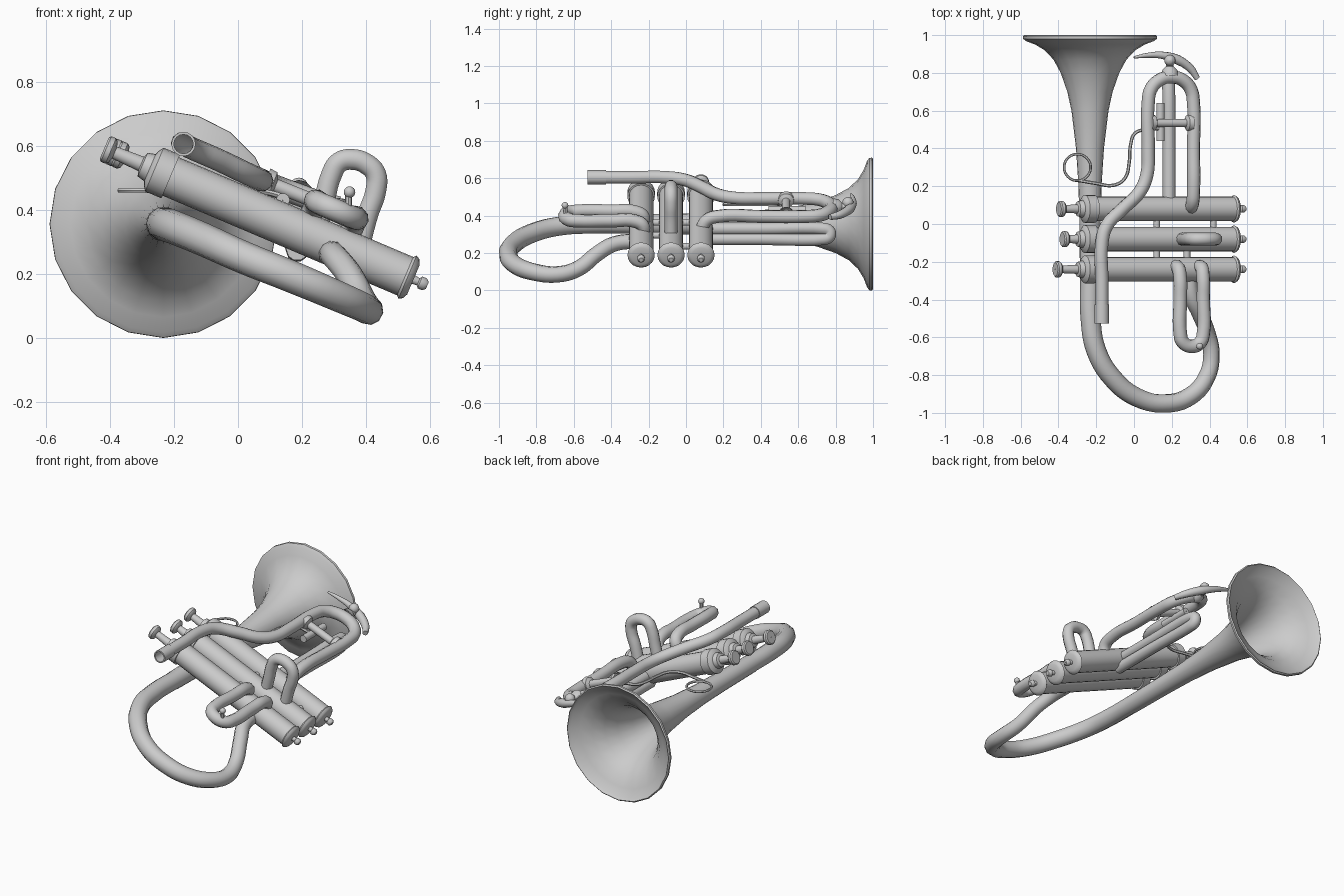
import bpy, math
from mathutils import Vector, Matrix


def finish(name, mesh, angle=40):
    mesh.polygons.foreach_set("use_smooth", [True] * len(mesh.polygons))
    mesh.set_sharp_from_angle(angle=math.radians(angle))
    ob = bpy.data.objects.new(name, mesh)
    bpy.context.collection.objects.link(ob)
    return ob


def tube(name, pts, r, radii=None, caps=True, cyclic=False, kind='AUTO', sides=3):
    """Round tube swept along a smooth path, baked to mesh."""
    cu = bpy.data.curves.new(name + "_path", 'CURVE')
    cu.dimensions = '3D'
    cu.bevel_depth = r
    cu.bevel_resolution = sides
    cu.resolution_u = 5
    cu.use_fill_caps = caps
    sp = cu.splines.new('BEZIER')
    sp.bezier_points.add(len(pts) - 1)
    for i, (bp, p) in enumerate(zip(sp.bezier_points, pts)):
        bp.co = p
        bp.handle_left_type = bp.handle_right_type = kind
        bp.radius = radii[i] if radii else 1
    sp.use_cyclic_u = cyclic
    tmp = bpy.data.objects.new(name + "_tmp", cu)
    bpy.context.collection.objects.link(tmp)
    dg = bpy.context.evaluated_depsgraph_get()
    mesh = bpy.data.meshes.new_from_object(tmp.evaluated_get(dg))
    bpy.data.objects.remove(tmp)
    return finish(name, mesh, 50)


def lathe(name, profile, origin, axis, n=20):
    """Revolve (distance along axis, radius) pairs."""
    verts, faces = [], []
    for t, r in profile:
        for k in range(n):
            a = 2 * math.pi * k / n
            verts.append((r * math.cos(a), r * math.sin(a), t))
    for j in range(len(profile) - 1):
        for k in range(n):
            k2 = (k + 1) % n
            faces.append((j*n + k, j*n + k2, (j+1)*n + k2, (j+1)*n + k))
    mesh = bpy.data.meshes.new(name)
    mesh.from_pydata(verts, [], faces)
    rot = Vector(axis).to_track_quat('Z', 'Y').to_matrix().to_4x4()
    mesh.transform(Matrix.Translation(origin) @ rot)
    return finish(name, mesh)


def ball(name, loc, r):
    prof = [(-r * math.cos(math.pi * i / 8), max(r * math.sin(math.pi * i / 8), 1e-4)) for i in range(9)]
    return lathe(name, prof, loc, (0, 0, 1), 12)


# Bell: outer flare, rolled rim, inner wall
outer = [(-0.3, .053), (0, .056), (.2, .061), (.4, .074), (.6, .098), (.7, .12), (.8, .155),
         (.87, .193), (.92, .24), (.95, .29), (.968, .338), (.98, .354), (.994, .355), (1.0, .348)]
inner = [(.985, .335), (.96, .288), (.925, .232), (.87, .183), (.8, .146), (.7, .111),
         (.6, .089), (.4, .066), (.1, .05)]
lathe("bell", outer + inner, (-.233, 0, .355), (0, 1, 0))

# Large rear bow from the bell to the third valve
bow = [(-.233, -.28, .355), (-.23, -.5, .355), (-.20, -.67, .345), (-.11, -.82, .308),
       (.02, -.92, .25), (.17, -.95, .19), (.30, -.91, .135), (.385, -.81, .098),
       (.41, -.69, .086), (.39, -.58, .115), (.345, -.47, .20), (.305, -.38, .25), (.29, -.26, .265)]
tube("rear_bow", bow, .05, [1.06, 1.06, 1.05, 1.04, 1.02, 1, .96, .92, .88, .85, .83, .82, .82])

# Valves: casing with caps, stem and button at individual heights
up = Vector((-.92, 0, .391))
for i, (y, top) in enumerate([(.08, 1.02), (-.08, 1.0), (-.24, 1.04)], 1):
    casing = [(-.055, .001), (-.055, .012), (-.045, .02), (-.03, .02), (-.025, .012), (-.008, .014),
              (-.008, .05), (0, .066), (.012, .073), (.02, .065), (.815, .065), (.815, .074),
              (.87, .074), (.88, .06), (.885, .046), (.91, .04), (.915, .024),
              (top - .035, .02), (top - .03, .036), (top - .022, .043), (top - .006, .043),
              (top, .036), (top, .001)]
    lathe(f"valve_{i}", casing, (.54, y, .185), up)

# Rods joining the valves
for x, y0, y1 in [(.12, -.24, .08), (.28, -.24, -.08), (.42, -.08, .08)]:
    z = .185 + (.54 - x) * .425
    lathe("valve_link", [(0, .018), (y1 - y0, .018)], (x, y0, z), (0, 1, 0), 10)

# Mouth pipe, front bow and return into the first valve
pipe = [(-.17, -.525, .605), (-.17, -.3, .605), (-.17, -.1, .605), (-.145, -.01, .592),
        (-.06, .08, .555), (.03, .17, .512), (.068, .26, .495), (.075, .4, .492), (.075, .64, .492),
        (.09, .715, .485), (.14, .765, .465), (.2, .778, .443), (.26, .76, .42), (.302, .71, .402),
        (.315, .64, .396), (.315, .4, .396), (.315, .17, .396), (.31, .11, .375), (.295, .08, .32)]
tube("mouth_pipe", pipe, .035, caps=False)
lathe("mouth_receiver", [(.08, .030), (0, .030), (0, .038), (.1, .038), (.1, .034)],
      (-.17, -.527, .605), (0, 1, 0), 16)

# Cross brace between the two legs of the front bow
a, b = Vector((.085, .535, .488)), Vector((.305, .535, .40))
length = (b - a).length
lathe("bow_brace", [(0, .045), (.025, .042), (.035, .022), (length - .035, .022),
                    (length - .025, .042), (length, .045)], a, b - a, 14)

# First valve slide, a narrow upright loop
tube("first_slide", [(.185, .08, .275), (.185, .4, .275), (.183, .73, .275), (.18, .762, .285),
                     (.18, .77, .303), (.18, .762, .32), (.183, .73, .33), (.185, .4, .33), (.185, .08, .33)], .034)

# Second valve slide, a short loop above the casing
tube("second_slide", [(.245, -.08, .33), (.268, -.08, .42), (.292, -.08, .51), (.315, -.08, .547),
                      (.355, -.08, .557), (.405, -.08, .54), (.43, -.08, .51), (.43, -.08, .46),
                      (.405, -.08, .385), (.38, -.08, .29)], .034)

# Third valve slide, pointing backwards
tube("third_slide", [(.205, -.235, .34), (.232, -.23, .395), (.243, -.27, .42), (.245, -.4, .425),
                     (.245, -.58, .425), (.258, -.625, .418), (.305, -.648, .398), (.352, -.625, .378),
                     (.367, -.58, .373), (.367, -.4, .373), (.365, -.27, .37), (.357, -.23, .345), (.33, -.235, .29)], .036)
lathe("drain_post", [(0, .011), (.06, .011)], (.345, -.645, .39), (0, 0, 1), 8)
ball("drain_knob", (.348, -.647, .455), .018)

# Finger hook with its round post on the front bow
tube("finger_hook", [(0, .882, .515), (.07, .893, .49), (.15, .893, .462), (.23, .87, .432),
                     (.30, .822, .405), (.335, .77, .392)], .026, [.25, .5, .75, 1, .85, .6])
lathe("hook_post", [(0, .045), (.03, .04), (.05, .02), (.11, .02)], (.19, .785, .448), (0, 1, 0), 12)
ball("hook_ball", (.19, .866, .47), .03)

# Finger ring and its thin wire lever
ring = [(-.30 + .07 * math.cos(k * math.pi / 4), .30 + .07 * math.sin(k * math.pi / 4), .46) for k in range(8)]
tube("finger_ring", ring, .007, cyclic=True, sides=1)
tube("ring_wire", [(-.29, .23, .46), (-.2, .215, .46), (-.11, .205, .46), (-.05, .24, .46),
                   (-.025, .33, .46), (-.018, .42, .46), (.005, .48, .46), (.06, .50, .46), (.15, .505, .44)],
     .009, sides=1)
lathe("wire_pivot", [(0, .001), (0, .022), (.2, .022), (.2, .001)], (.14, .44, .43), (0, 1, 0), 10)
